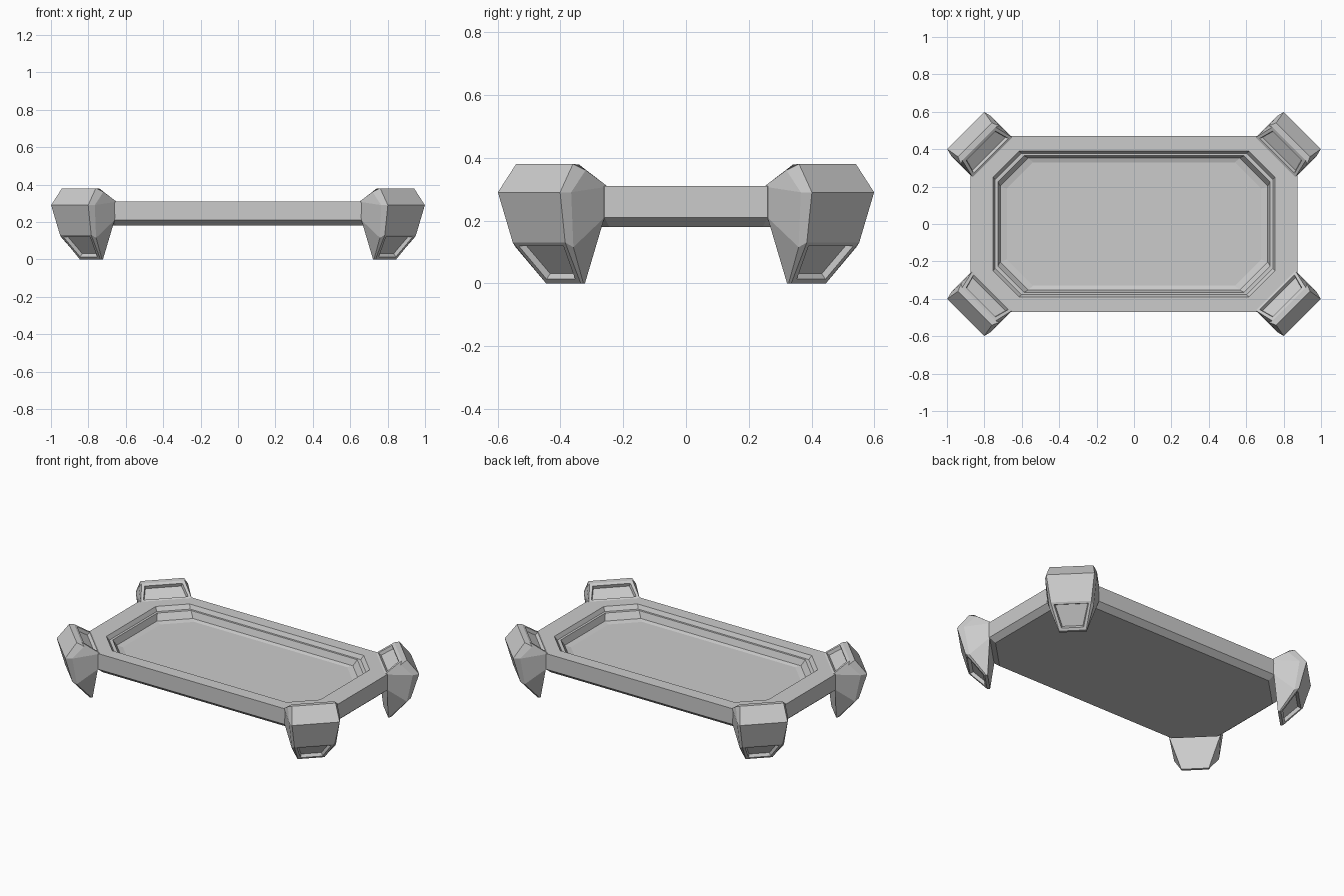
import bpy, bmesh
from math import sqrt

if "Cube" in bpy.data.objects:
    bpy.data.objects.remove(bpy.data.objects["Cube"])


def loft(bm, rings):
    """Skin closed rings of equal length and cap both ends."""
    vr = [[bm.verts.new(p) for p in r] for r in rings]
    n = len(vr[0])
    bands = []
    for a, b in zip(vr, vr[1:]):
        bands.append([bm.faces.new((a[i], a[(i + 1) % n], b[(i + 1) % n], b[i])) for i in range(n)])
    bm.faces.new(vr[0][::-1])
    bm.faces.new(vr[-1])
    bmesh.ops.recalc_face_normals(bm, faces=bm.faces[:])
    return bands


def finish(bm, name):
    me = bpy.data.meshes.new(name)
    bm.to_mesh(me)
    bm.free()
    ob = bpy.data.objects.new(name, me)
    bpy.context.collection.objects.link(ob)
    return ob


def octagon(hx, hy, c, z):
    q = [(hx, hy - c), (hx - c, hy)]
    pts = q + [(-x, y) for x, y in q[::-1]]
    pts += [(-x, -y) for x, y in pts]
    return [(x, y, z) for x, y in pts]


# Tray: chamfered underside, vertical rim, stepped recess
bm = bmesh.new()
loft(bm, [octagon(*r) for r in (
    (0.84, 0.435, 0.19, 0.18),
    (0.875, 0.47, 0.21, 0.21),
    (0.875, 0.47, 0.21, 0.31),
    (0.755, 0.39, 0.14, 0.31),
    (0.742, 0.378, 0.14, 0.285),
    (0.727, 0.365, 0.14, 0.285),
    (0.715, 0.352, 0.15, 0.245),
    (0.68, 0.33, 0.14, 0.238))])
finish(bm, "tray")

# Leg sections: (radial, half width, z) for inner, bevel and outer corners
SECTIONS = [
    [(0.818, 0.080, 0.0), (0.826, 0.081, 0.0), (0.835, 0.078, 0.0)],
    [(0.800, 0.150, 0.21), (0.920, 0.130, 0.115), (0.945, 0.118, 0.13)],
    [(0.785, 0.150, 0.308), (0.950, 0.150, 0.29), (0.990, 0.140, 0.29)],
    [(0.890, 0.126, 0.378), (0.880, 0.145, 0.36), (0.920, 0.128, 0.38)],
]
OFFSET = 0.283  # sideways offset of the leg from the diagonal


def leg(name, sx, sy):
    def place(s, t, z):
        t += OFFSET
        return (sx * (s + t) / sqrt(2), sy * (s - t) / sqrt(2), z)
    bm = bmesh.new()
    rings = [[place(s, w, z) for s, w, z in sec] +
             [place(s, -w, z) for s, w, z in sec[::-1]] for sec in SECTIONS]
    bands = loft(bm, rings)
    # Sunken panels: outer face of the foot, inner slope of the head
    for face, inset in ((bands[0][2], 0.022), (bands[2][5], 0.024)):
        bmesh.ops.inset_individual(bm, faces=[face], thickness=inset, depth=0)
        bmesh.ops.inset_individual(bm, faces=[face], thickness=0.008, depth=-0.02)
    return finish(bm, name)


for sx, side in ((1, "right"), (-1, "left")):
    for sy, end in ((1, "back"), (-1, "front")):
        leg(f"{end}_{side}_leg", sx, sy)
